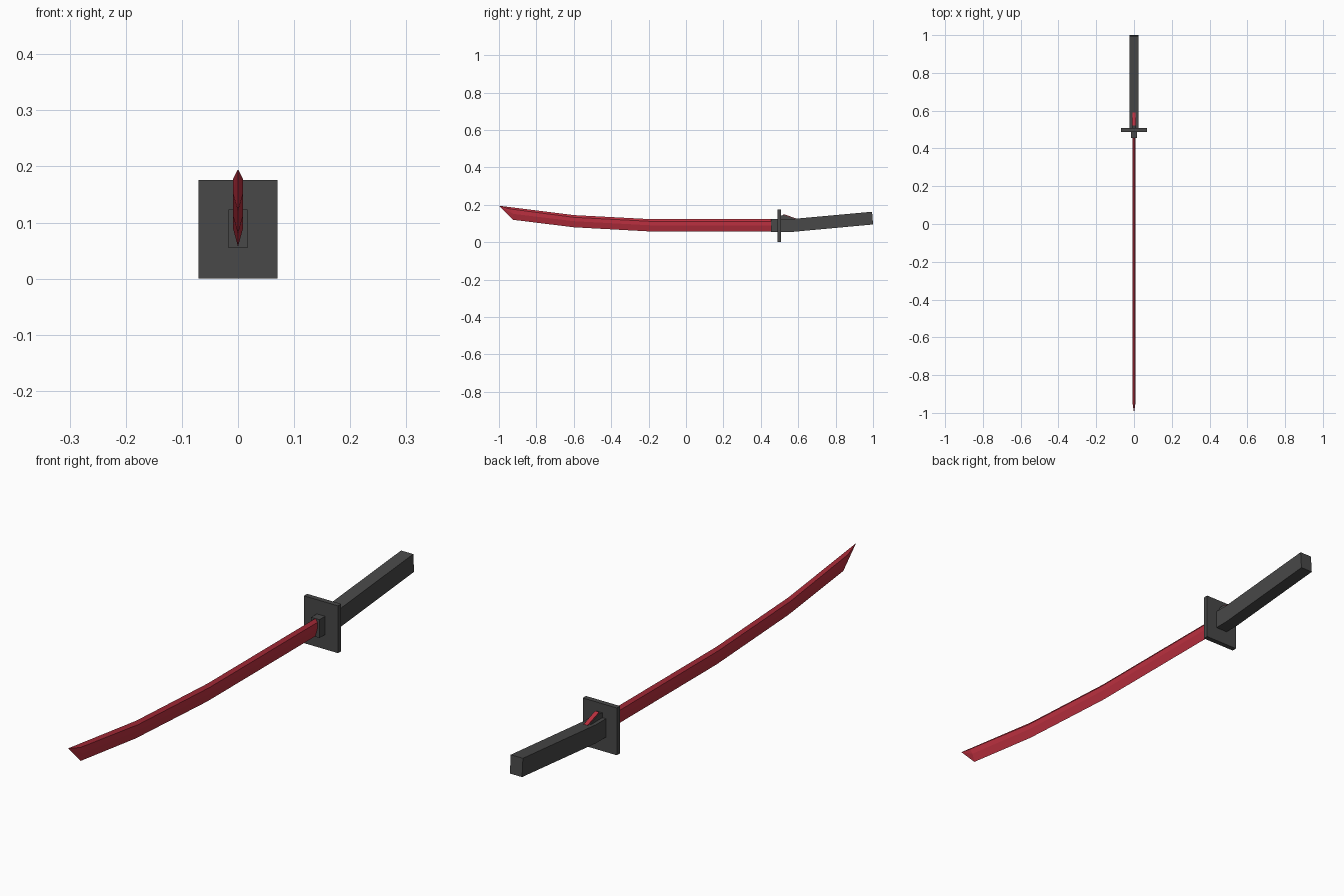
import bpy, bmesh

if "Cube" in bpy.data.objects:
    bpy.data.objects.remove(bpy.data.objects["Cube"])


def material(name, rgb):
    m = bpy.data.materials.new(name)
    m.diffuse_color = (*rgb, 1)
    m.use_nodes = True
    m.node_tree.nodes["Principled BSDF"].inputs["Base Color"].default_value = m.diffuse_color
    return m


RED = material("crimson", (0.5, 0.03, 0.05))
GREY = material("charcoal", (0.065, 0.065, 0.065))


def finish(bm, name, mat):
    bmesh.ops.recalc_face_normals(bm, faces=bm.faces)
    me = bpy.data.meshes.new(name)
    bm.to_mesh(me)
    bm.free()
    me.materials.append(mat)
    ob = bpy.data.objects.new(name, me)
    bpy.context.collection.objects.link(ob)


def loft(name, rings, mat):
    """Skin closed rings of equal length and cap both ends."""
    bm = bmesh.new()
    vs = [[bm.verts.new(p) for p in r] for r in rings]
    n = len(vs[0])
    for a, b in zip(vs, vs[1:]):
        for i in range(n):
            j = (i + 1) % n
            bm.faces.new((a[i], a[j], b[j], b[i]))
    bm.faces.new(vs[0])
    bm.faces.new(vs[-1])
    finish(bm, name, mat)


def side_profile(name, pts, w, mat):
    """Extrude a (y, z) outline across x."""
    loft(name, [[(x, y, z) for y, z in pts] for x in (-w, w)], mat)


# Blade: peaked spine, flat flanks, tapered cutting edge
def section(y, top, bottom, w=0.009):
    h = top - bottom
    s, l = top - 0.18 * h, bottom + 0.5 * h
    return [(0, y, top), (w, y, s), (w, y, l), (0, y, bottom), (-w, y, l), (-w, y, s)]


W = 0.009
tip = [(0, -1, 0.195), (W, -0.94, 0.178), (W, -0.925, 0.152),
       (0, -0.925, 0.12), (-W, -0.925, 0.152), (-W, -0.94, 0.178)]
bm = bmesh.new()
rings = [section(0.48, 0.123, 0.057), section(-0.18, 0.123, 0.057),
         section(-0.6, 0.145, 0.08), tip]
vs = [[bm.verts.new(p) for p in r] for r in rings]
for a, b in zip(vs, vs[1:]):
    for i in range(6):
        j = (i + 1) % 6
        bm.faces.new((a[i], a[j], b[j], b[i]))
bm.faces.new(vs[0])
t = vs[-1]
for k in ((0, 1, 2), (0, 2, 3), (0, 3, 4), (0, 4, 5)):  # pointed tip
    bm.faces.new([t[i] for i in k])
finish(bm, "blade", RED)

# Collar and guard
side_profile("collar", [(0.455, 0.055), (0.495, 0.055), (0.495, 0.123), (0.455, 0.123)], 0.017, GREY)
side_profile("guard", [(0.488, 0), (0.507, 0), (0.507, 0.176), (0.488, 0.176)], 0.07, GREY)

# Grip with a slight upward bend
side_profile("grip", [(0.5, 0.055), (0.565, 0.055), (1, 0.095), (0.995, 0.163),
                      (0.565, 0.124), (0.5, 0.124)], 0.025, GREY)

# Sloped thumb switch on top of the grip
side_profile("switch_base", [(0.505, 0.115), (0.585, 0.115), (0.585, 0.125),
                             (0.525, 0.146), (0.505, 0.142)], 0.011, GREY)
side_profile("switch_plate", [(0.522, 0.143), (0.59, 0.12), (0.59, 0.127), (0.522, 0.15)], 0.008, RED)
